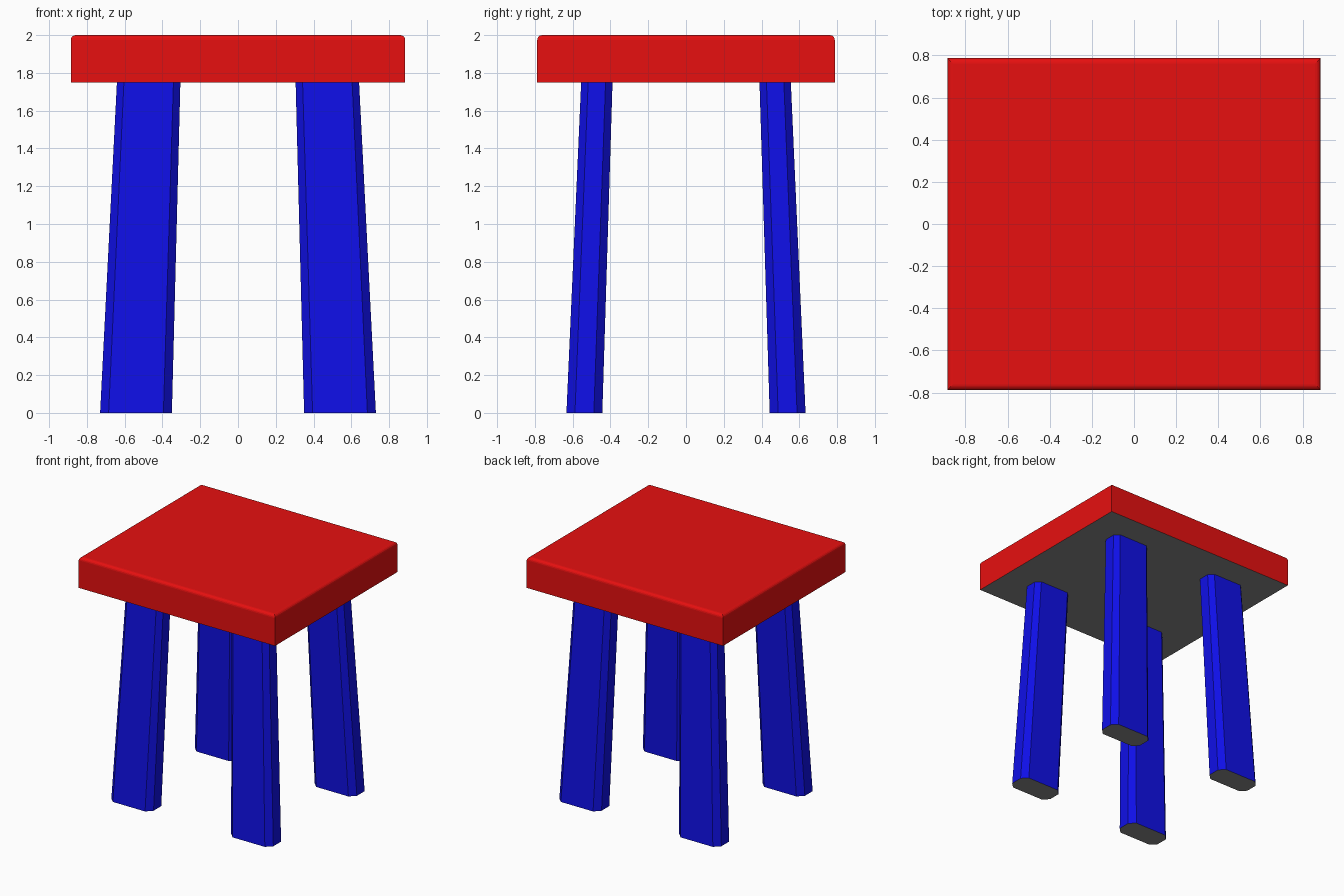
import bpy
import bmesh

cube = bpy.data.objects.get("Cube")
if cube:
    bpy.data.objects.remove(cube, do_unlink=True)


def material(name, rgb):
    mat = bpy.data.materials.new(name)
    mat.use_nodes = True
    mat.diffuse_color = (*rgb, 1)
    mat.node_tree.nodes["Principled BSDF"].inputs["Base Color"].default_value = (*rgb, 1)
    return mat


red = material("red paint", (0.8, 0.005, 0.005))
blue = material("blue paint", (0.005, 0.005, 0.8))
grey = material("bare grey", (0.25, 0.25, 0.25))


def finish(name, bm, paint):
    """Paint the part, leaving downward faces bare grey."""
    bmesh.ops.recalc_face_normals(bm, faces=bm.faces)
    for face in bm.faces:
        face.material_index = 1 if face.normal.z < -0.9 else 0
    mesh = bpy.data.meshes.new(name)
    bm.to_mesh(mesh)
    bm.free()
    mesh.materials.append(paint)
    mesh.materials.append(grey)
    obj = bpy.data.objects.new(name, mesh)
    bpy.context.collection.objects.link(obj)
    return obj


def octagon(bm, x, y, hx, hy, c, z):
    """Rectangle with cut corners."""
    outline = [(hx, c - hy), (hx, hy - c), (hx - c, hy), (c - hx, hy),
               (-hx, hy - c), (-hx, c - hy), (c - hx, -hy), (hx - c, -hy)]
    return [bm.verts.new((x + px, y + py, z)) for px, py in outline]


def leg(name, sx, sy):
    bm = bmesh.new()
    low = octagon(bm, sx * 0.54, sy * 0.538, 0.19, 0.095, 0.045, 0)
    high = octagon(bm, sx * 0.473, sy * 0.472, 0.168, 0.083, 0.037, 1.75)
    bm.faces.new(low)
    bm.faces.new(high)
    for i in range(len(low)):
        j = (i + 1) % len(low)
        bm.faces.new((low[i], low[j], high[j], high[i]))
    finish(name, bm, blue)


# Seat slab with rounded upper edges
bm = bmesh.new()
bmesh.ops.create_cube(bm, size=1)
bmesh.ops.scale(bm, vec=(1.77, 1.575, 0.25), verts=bm.verts)
bmesh.ops.translate(bm, vec=(0, 0, 1.875), verts=bm.verts)
rim = [e for e in bm.edges if all(v.co.z > 1.9 for v in e.verts)]
bmesh.ops.bevel(bm, geom=rim, offset=0.025, segments=4, profile=0.5, affect='EDGES')
finish("seat", bm, red)

# Four splayed, tapered legs
for end, sy in (("front", -1), ("back", 1)):
    for side, sx in (("left", 1), ("right", -1)):
        leg(f"{end}_{side}_leg", sx, sy)
